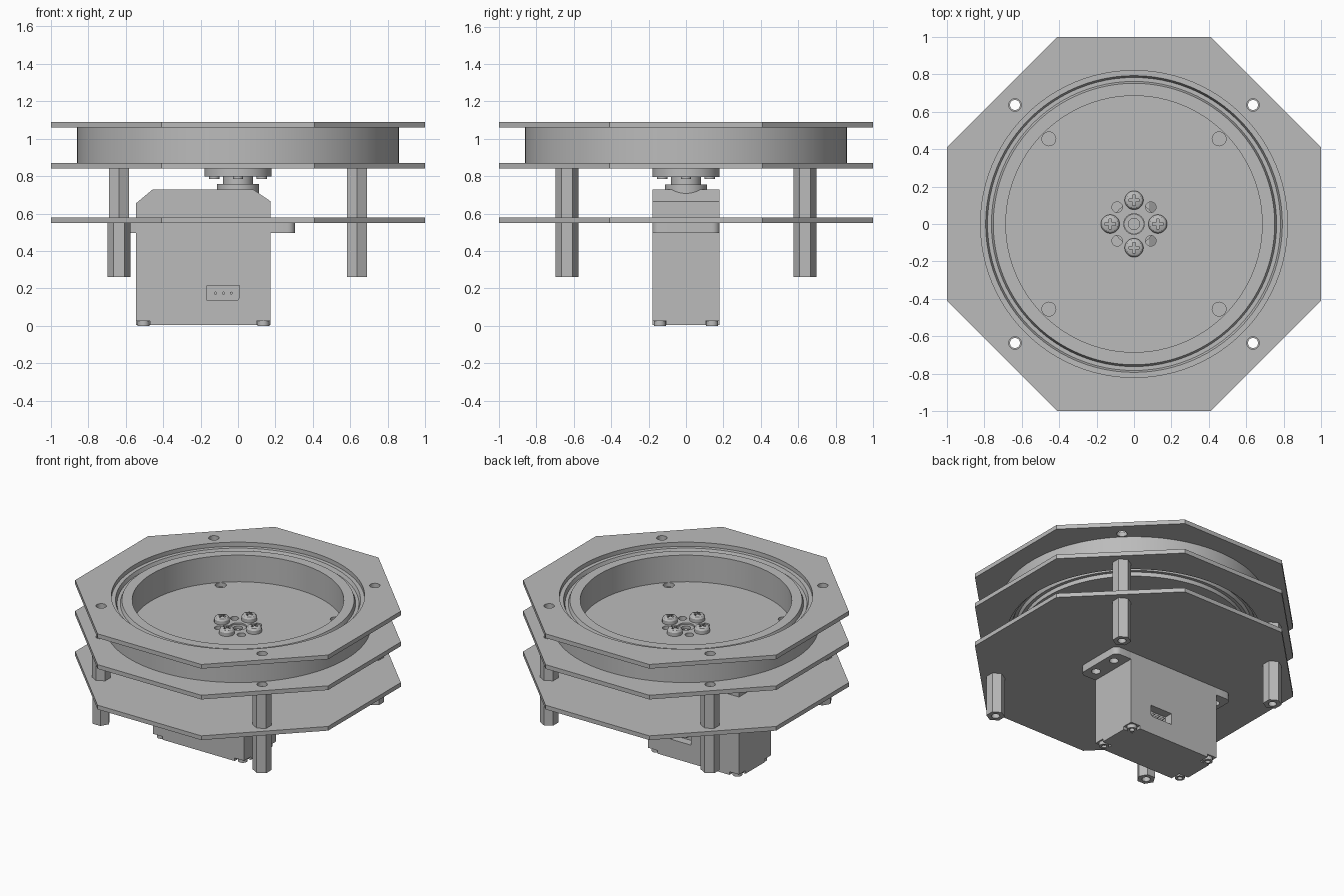
import bpy, bmesh
from math import pi, sin, cos, radians

if "Cube" in bpy.data.objects:
    bpy.data.objects.remove(bpy.data.objects["Cube"], do_unlink=True)

grey = bpy.data.materials.new("plain grey")
grey.use_nodes = True
GREY = (0.5, 0.5, 0.5, 1)
grey.diffuse_color = GREY
grey.node_tree.nodes["Principled BSDF"].inputs["Base Color"].default_value = GREY
SIGNS = [(1, 1), (-1, 1), (-1, -1), (1, -1)]
parts = []


def finish(name, bm):
    bmesh.ops.recalc_face_normals(bm, faces=bm.faces[:])
    mesh = bpy.data.meshes.new(name)
    bm.to_mesh(mesh)
    bm.free()
    mesh.materials.append(grey)
    obj = bpy.data.objects.new(name, mesh)
    bpy.context.collection.objects.link(obj)
    parts.append(obj)
    return obj


def prism(name, outline, lo, hi, axis="z"):
    """Extrude an outline along z, or an (x, z) outline along y."""
    bm = bmesh.new()
    place = (lambda a, b, c: (a, b, c)) if axis == "z" else (lambda a, b, c: (a, c, b))
    low = [bm.verts.new(place(a, b, lo)) for a, b in outline]
    high = [bm.verts.new(place(a, b, hi)) for a, b in outline]
    bm.faces.new(low)
    bm.faces.new(high)
    n = len(outline)
    for i in range(n):
        j = (i + 1) % n
        bm.faces.new((low[i], low[j], high[j], high[i]))
    return finish(name, bm)


def circle(r, x=0, y=0, n=32, turn=0):
    return [(x + r * cos(2 * pi * i / n + turn), y + r * sin(2 * pi * i / n + turn))
            for i in range(n)]


def rect(x0, x1, y0, y1):
    return [(x0, y0), (x1, y0), (x1, y1), (x0, y1)]


def rounded(x0, x1, y0, y1, r):
    pts = []
    for k, (cx, cy) in enumerate([(x1 - r, y1 - r), (x0 + r, y1 - r),
                                  (x0 + r, y0 + r), (x1 - r, y0 + r)]):
        for s in range(6):
            a = pi / 2 * (k + s / 5)
            pts.append((cx + r * cos(a), cy + r * sin(a)))
    return pts


def lathe(name, profile, x=0, y=0, n=96, closed=True):
    """Turn an (r, z) profile; points at r = 0 become poles."""
    bm = bmesh.new()
    rings = []
    for r, z in profile:
        if r == 0:
            rings.append([bm.verts.new((x, y, z))] * n)
        else:
            rings.append([bm.verts.new((px, py, z)) for px, py in circle(r, x, y, n)])
    pairs = list(zip(rings, rings[1:]))
    if closed:
        pairs.append((rings[-1], rings[0]))
    for a, b in pairs:
        for i in range(n):
            j = (i + 1) % n
            bm.faces.new(list(dict.fromkeys((a[i], a[j], b[j], b[i]))))
    return finish(name, bm)


def cut(obj, cutters):
    for c in cutters:
        mod = obj.modifiers.new("cut", "BOOLEAN")
        mod.operation = "DIFFERENCE"
        mod.solver = "EXACT"
        mod.object = c
        bpy.context.view_layer.objects.active = obj
        bpy.ops.object.modifier_apply(modifier=mod.name)
        parts.remove(c)
        bpy.data.objects.remove(c, do_unlink=True)


def hole(r, x, y, lo, hi, n=32):
    return prism("cutter", circle(r, x, y, n), lo, hi)


# Three octagonal plates, the upper two open in the middle
octagon = [(1, -.41), (1, .41), (.41, 1), (-.41, 1), (-1, .41), (-1, -.41), (-.41, -1), (.41, -1)]
POST = 0.636
for name, z, is_open in [("base_plate", .55, False), ("middle_plate", .84, True),
                         ("top_plate", 1.06, True)]:
    plate = prism(name, octagon, z, z + .03)
    cutters = [hole(.034, sx * POST, sy * POST, z - .1, z + .1) for sx, sy in SIGNS]
    if is_open:
        cutters.append(hole(.82, 0, 0, z - .1, z + .1, 96))
    cut(plate, cutters)

# Hexagonal hollow standoffs
for level, lo, hi in [("lower", .26, .55), ("upper", .58, .84)]:
    for sx, sy in SIGNS:
        turned = level == "lower" and (sx, sy) == (-1, -1)
        post = prism(level + "_standoff",
                     circle(.061, sx * POST, sy * POST, 6, 0 if turned else pi / 6), lo, hi)
        cut(post, [hole(.027, sx * POST, sy * POST, lo - .1, hi + .1)])

# Large bearing with a shallow groove between its rings
lathe("bearing", [(.685, .87), (.685, 1.06), (.752, 1.06), (.762, 1.035), (.783, 1.035),
                  (.793, 1.06), (.86, 1.06), (.86, .87), (.793, .87), (.783, .895),
                  (.762, .895), (.752, .87)])

# Turntable disc inside the bearing
disc = prism("turntable_disc", circle(.73, n=96), .84, .87)
cutters = [hole(.037, sx * .455, sy * .455, .8, .9) for sx, sy in SIGNS]
cutters += [hole(.028, sx * .09, sy * .09, .8, .9) for sx, sy in SIGNS]
cutters.append(hole(.055, 0, 0, .8, .9))
cut(disc, cutters)

# Output horn, shaft and boss
horn = prism("output_horn", circle(.18, n=64), .797, .84)
cut(horn, [hole(.028, sx * .09, sy * .09, .7, .9) for sx, sy in SIGNS])
lathe("output_shaft", [(0, .74), (.08, .74), (.08, .797), (.053, .797), (.053, .86),
                       (.03, .86), (.03, .82), (0, .82)], n=48, closed=False)
prism("output_boss", circle(.112, n=48), .6, .757)

# Domed cross-head screws
for k in range(4):
    x, y = .127 * cos(k * pi / 2), .127 * sin(k * pi / 2)
    screw = lathe("horn_screw", [(0, .785), (.028, .785), (.028, .87), (.05, .87), (.05, .895),
                                 (.042, .907), (.025, .914), (0, .916)], x, y, 32, False)
    cut(screw, [prism("cutter", rect(x - a, x + a, y - b, y + b), .893, .95)
                for a, b in [(.028, .007), (.007, .028)]])

# Motor housing with sloping shoulders
X0, X1, W = -.545, .175, .18
body = prism("motor_housing", [(X0, .004), (X1, .004), (X1, .665), (.08, .73), (-.455, .73),
                               (X0, .655)], -W, W, "y")
cutters = []
for sx, sy in SIGNS:
    x, y = (X1 if sx > 0 else X0), sy * W
    xs, ys = sorted((x - sx * .075, x + sx * .05)), sorted((y - sy * .075, y + sy * .05))
    cutters.append(prism("cutter", rect(*xs, *ys), -.05, .026))
# Connector sockets on both long sides
socket = [(-.165, .135), (-.005, .135), (.008, .15), (.008, .215), (-.165, .215)]
for s in (-1, 1):
    cutters.append(prism("cutter", socket, *sorted((s * .12, s * .25)), "y"))
cut(body, cutters)
for s in (-1, 1):
    for k in range(3):
        prism("socket_pin", circle(.008, -.12 + .042 * k, .175, 12),
              *sorted((s * .11, s * .165)), "y")

# Socket screws in the housing's lower corners
for sx, sy in SIGNS:
    x, y = (X1 if sx > 0 else X0) - sx * .04, sy * (W - .04)
    lathe("housing_screw", [(0, .03), (.032, .03), (.032, 0), (.017, 0), (.017, .018), (0, .018)],
          x, y, 24, False)

# Mounting ears with paired holes
for name, x0, x1, hx in [("right_ear", -.67, -.5, -.61), ("left_ear", .13, .305, .245)]:
    ear = prism(name, rounded(x0, x1, -W, W, .04), .497, .55)
    cut(ear, [hole(.03, hx, s * .09, .4, .6) for s in (-1, 1)])

# Smooth round walls, keep edges sharp
bpy.ops.object.select_all(action="DESELECT")
for obj in parts:
    obj.select_set(True)
bpy.context.view_layer.objects.active = parts[0]
bpy.ops.object.shade_smooth_by_angle(angle=radians(25))
